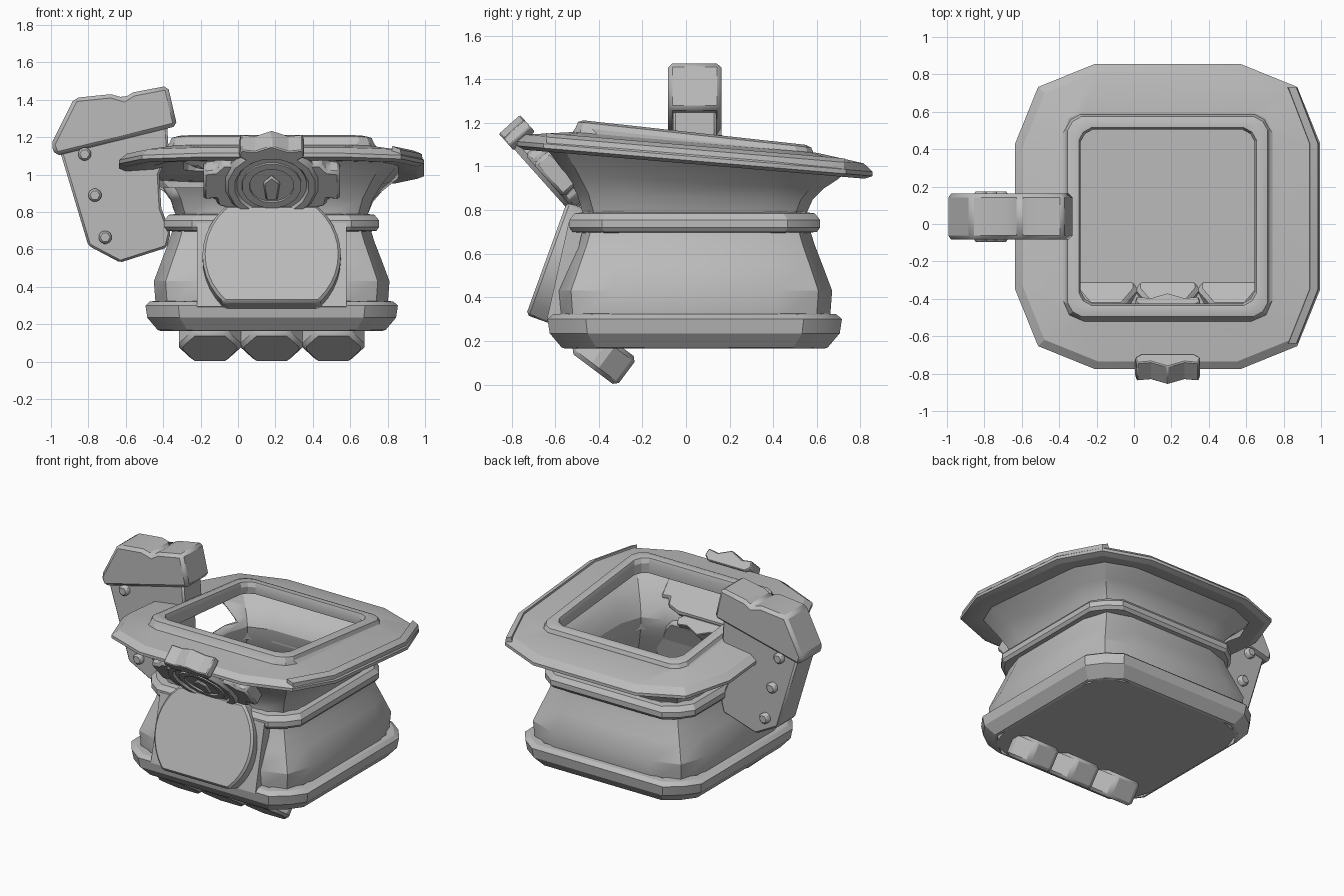
import bpy, bmesh, math
from mathutils import Matrix, Vector

if "Cube" in bpy.data.objects:
    bpy.data.objects.remove(bpy.data.objects["Cube"])

CX, CY = 0.18, 0.04
TILT = 0.085
grey = bpy.data.materials.new("plain grey")
grey.diffuse_color = (0.5, 0.5, 0.5, 1)
grey.use_nodes = True
grey.node_tree.nodes["Principled BSDF"].inputs["Base Color"].default_value = grey.diffuse_color


def finish(name, bm, bevel=0, angle=25):
    bmesh.ops.recalc_face_normals(bm, faces=bm.faces)
    me = bpy.data.meshes.new(name)
    bm.to_mesh(me)
    bm.free()
    ob = bpy.data.objects.new(name, me)
    bpy.context.collection.objects.link(ob)
    me.materials.append(grey)
    if bevel:
        m = ob.modifiers.new("chamfer", 'BEVEL')
        m.width, m.segments, m.limit_method = bevel, 1, 'ANGLE'
        m.angle_limit = math.radians(35)
    bpy.ops.object.select_all(action='DESELECT')
    bpy.context.view_layer.objects.active = ob
    ob.select_set(True)
    bpy.ops.object.shade_smooth_by_angle(angle=math.radians(angle))
    return ob


def frame(origin, up=(0, 0, 1)):
    """Local x stays x, local y follows up, local z points out of the face."""
    u, v = Vector((1, 0, 0)), Vector(up).normalized()
    n = u.cross(v)
    m = Matrix((u, v, n)).transposed().to_4x4()
    return Matrix.Translation(origin) @ m


def prism(name, pts, depth, mat, bevel=0):
    bm = bmesh.new()
    lo = [bm.verts.new(mat @ Vector((x, y, -depth / 2))) for x, y in pts]
    hi = [bm.verts.new(mat @ Vector((x, y, depth / 2))) for x, y in pts]
    bm.faces.new(lo)
    bm.faces.new(hi)
    n = len(pts)
    for i in range(n):
        j = (i + 1) % n
        bm.faces.new((lo[i], lo[j], hi[j], hi[i]))
    return finish(name, bm, bevel)


def spin(name, profile, segs, mat):
    """Revolve a (radius, depth) section; the section closes on itself."""
    bm = bmesh.new()
    rows = []
    for i in range(segs):
        a = 2 * math.pi * (i + 0.5) / segs
        rows.append([bm.verts.new(mat @ Vector((r * math.cos(a), r * math.sin(a), w)))
                     for r, w in profile])
    n = len(profile)
    for i in range(segs):
        a, b = rows[i], rows[(i + 1) % segs]
        for k in range(n):
            bm.faces.new((a[k], a[(k + 1) % n], b[(k + 1) % n], b[k]))
    return finish(name, bm)


def loft(name, sections, ring=False):
    """Stack twelve-point rounded squares (half size, straight, corner, z); tops lean forward."""
    bm = bmesh.new()
    loops = []
    for h, s, c, z in sections:
        loop = []
        tilt = TILT * max(0, min(1, (z - 0.8) / 0.2))
        if z > 1.115:
            tilt = 0.11
        for q in range(4):
            for x, y in ((1, -s), (1, s), (c, c)):
                p = Matrix.Rotation(q * math.pi / 2, 2) @ Vector((x * h, y * h))
                loop.append(bm.verts.new((CX + p.x, CY + p.y, z - tilt * p.y)))
        loops.append(loop)
    pairs = list(zip(loops, loops[1:]))
    if ring:
        pairs.append((loops[-1], loops[0]))
    else:
        bm.faces.new(loops[0])
        bm.faces.new(loops[-1])
    for a, b in pairs:
        for i in range(12):
            j = (i + 1) % 12
            bm.faces.new((a[i], a[j], b[j], b[i]))
    return finish(name, bm)


# Thin-walled pot body: pinched at the waist, flared at the neck
S, C = 0.6, 0.9
outer = [(0.60, S, C, 0.167), (0.62, S, C, 0.30), (0.63, S, C, 0.43), (0.585, S, C, 0.55),
         (0.55, S, C, 0.64), (0.525, S, C, 0.72), (0.515, S, C, 0.79), (0.54, S, C, 0.86),
         (0.59, S, 0.90, 0.93), (0.66, S, 0.88, 1.00), (0.69, S, 0.87, 1.03)]
inner = [(h - 0.015, s, c, max(z, 0.185)) for h, s, c, z in reversed(outer)]
body = loft("pot_body", outer + inner)

# Opening in the left of the neck where the bracket goes in
for i, (z, y0, y1) in enumerate(((0.93, -0.60, 0.44), (0.83, -0.10, 0.44))):
    cutter = prism("neck_cutter_%d" % (i + 1),
                   [(-0.75, z), (-0.17, z), (-0.17, 1.2), (-0.75, 1.2)],
                   y1 - y0, frame((0, (y0 + y1) / 2, 0)))
    cutter.hide_render = True
    cutter.hide_set(True)
    cut = body.modifiers.new("neck opening", 'BOOLEAN')
    cut.operation, cut.object, cut.solver = 'DIFFERENCE', cutter, 'EXACT'

# Base and waist bands
S, C = 0.74, 0.89
loft("base_band", [(0.595, S, C, 0.165), (0.61, S, C, 0.17), (0.665, S, C, 0.235),
                   (0.675, S, C, 0.30), (0.65, S, C, 0.322), (0.61, S, C, 0.325)], ring=True)
loft("waist_band", [(0.515, S, C, 0.695), (0.56, S, C, 0.70), (0.575, S, C, 0.72),
                    (0.575, S, C, 0.755), (0.55, S, C, 0.785), (0.51, S, C, 0.79)], ring=True)

# Tilted rim with raised collar
loft("rim", [(0.63, 0.5, 0.88, 1.02), (0.78, 0.48, 0.85, 1.01), (0.815, 0.48, 0.85, 1.025),
             (0.815, 0.48, 0.85, 1.045), (0.775, 0.48, 0.85, 1.08), (0.56, 0.8, 0.94, 1.11),
             (0.545, 0.86, 0.95, 1.12), (0.535, 0.86, 0.95, 1.145), (0.51, 0.86, 0.95, 1.155),
             (0.475, 0.86, 0.95, 1.15), (0.465, 0.86, 0.95, 1.12), (0.47, 0.86, 0.95, 1.06)],
     ring=True)

# Raised strip along the right of the rim
bm = bmesh.new()
rows = []
for x, y in ((0.85, 0.73), (0.965, 0.43), (0.965, -0.35), (0.85, -0.64)):
    z = 1.055 - TILT * (y - CY)
    rows.append([bm.verts.new((x + dx, y, z + dz))
                 for dx, dz in ((-0.03, 0), (0.022, -0.01), (0.018, 0.022), (-0.025, 0.04))])
for a, b in zip(rows, rows[1:]):
    for k in range(4):
        bm.faces.new((a[k], a[(k + 1) % 4], b[(k + 1) % 4], b[k]))
bm.faces.new(rows[0])
bm.faces.new(rows[-1])
finish("rim_strip", bm)

# Front shield: circle with flat top and bottom, on a backing panel
lean = (0, 0.34, 0.94)
circle = [(0.37 * math.cos(a), 0.37 * math.sin(a))
          for a in (2 * math.pi * i / 40 for i in range(40))]
outline = [p for p in circle if p[1] >= 0 and p[0] > 0 and p[1] < 0.28] + \
          [(0.24, 0.28), (-0.24, 0.28)] + \
          [p for p in circle if p[0] < 0 and -0.27 < p[1] < 0.28] + \
          [(-0.25, -0.27), (0.25, -0.27)] + \
          [p for p in circle if -0.27 < p[1] < 0 and p[0] > 0]
prism("front_shield", outline, 0.12, frame((CX, -0.585, 0.553), lean), 0.018)
prism("backing_panel", [(-0.4, -0.25), (0.4, -0.25), (0.4, 0.21), (-0.4, 0.21)], 0.07,
      frame((CX, -0.55, 0.53), (0, 0.22, 0.98)))

# Round emblem leaning out under the rim, with a crown above and one inside below
emb = frame((CX, -0.615, 0.975), (0, -0.67, 0.75))
half = [(0.20, -0.19), (0.29, -0.16), (0.30, -0.11), (0.365, -0.12), (0.365, 0.08),
        (0.30, 0.09), (0.26, 0.14)]
prism("emblem_wings", half + [(-x, y) for x, y in reversed(half)], 0.10,
      emb @ Matrix.Translation((0, 0, -0.01)), 0.015)
spin("emblem_ring", [(0.18, -0.03), (0.25, -0.03), (0.26, 0.03), (0.235, 0.06),
                     (0.20, 0.06), (0.18, 0.03)], 16, emb)
spin("emblem_inner_ring", [(0.11, -0.03), (0.165, -0.03), (0.16, 0.055), (0.12, 0.055)], 16, emb)
prism("emblem_disc", [(0.19 * math.cos(i * math.pi / 8), 0.19 * math.sin(i * math.pi / 8))
                      for i in range(16)], 0.04, emb @ Matrix.Translation((0, 0, 0.025)))
prism("emblem_keystone", [(-0.03, -0.1), (0.03, -0.1), (0.045, 0.02), (0, 0.07), (-0.045, 0.02)],
      0.05, emb @ Matrix.Translation((0, 0, 0.035)), 0.008)
crown = [(0.14, 0.19), (0.175, 0.22), (0.165, 0.265), (0.09, 0.255)]
crown = crown + [(0, 0.294)] + [(-x, y) for x, y in reversed(crown)]
prism("emblem_crown", crown, 0.13, emb, 0.006)
prism("emblem_lower_crown", [(x, -y) for x, y in crown], 0.10,
      emb @ Matrix.Translation((0, 0, -0.02)), 0.006)

# Three faceted feet under the front edge
foot = [(-0.09, -0.135), (0.09, -0.135), (0.165, -0.02), (0.165, 0.02),
        (0.09, 0.13), (-0.09, 0.13), (-0.165, 0.02), (-0.165, -0.02)]
for i, dx in enumerate((-0.33, 0, 0.33)):
    prism("foot_%d" % (i + 1), foot, 0.16,
          frame((CX + dx, -0.38, 0.136), (0, -0.8, 0.6)), 0.02)

# Side bracket: plate, chamfered head and bolts
side = frame((0, 0.04, 0))
prism("bracket_plate", [(-0.95, 1.12), (-0.80, 0.62), (-0.63, 0.53), (-0.38, 0.61),
                        (-0.36, 0.69), (-0.41, 0.82), (-0.42, 1.0), (-0.37, 1.12),
                        (-0.38, 1.28)], 0.20, side, 0.012)
prism("bracket_head", [(-1.0, 1.16), (-0.975, 1.10), (-0.325, 1.26), (-0.375, 1.475),
                       (-0.56, 1.44), (-0.61, 1.41), (-0.68, 1.43), (-0.875, 1.41)],
      0.245, side, 0.02)
for i, (x, z) in enumerate(((-0.82, 1.11), (-0.765, 0.89), (-0.71, 0.665))):
    prism("bolt_%d" % (i + 1), [(0.04 * math.cos(k * math.pi / 3), 0.04 * math.sin(k * math.pi / 3))
                                for k in range(6)], 0.27, frame((x, 0.04, z)), 0.012)
